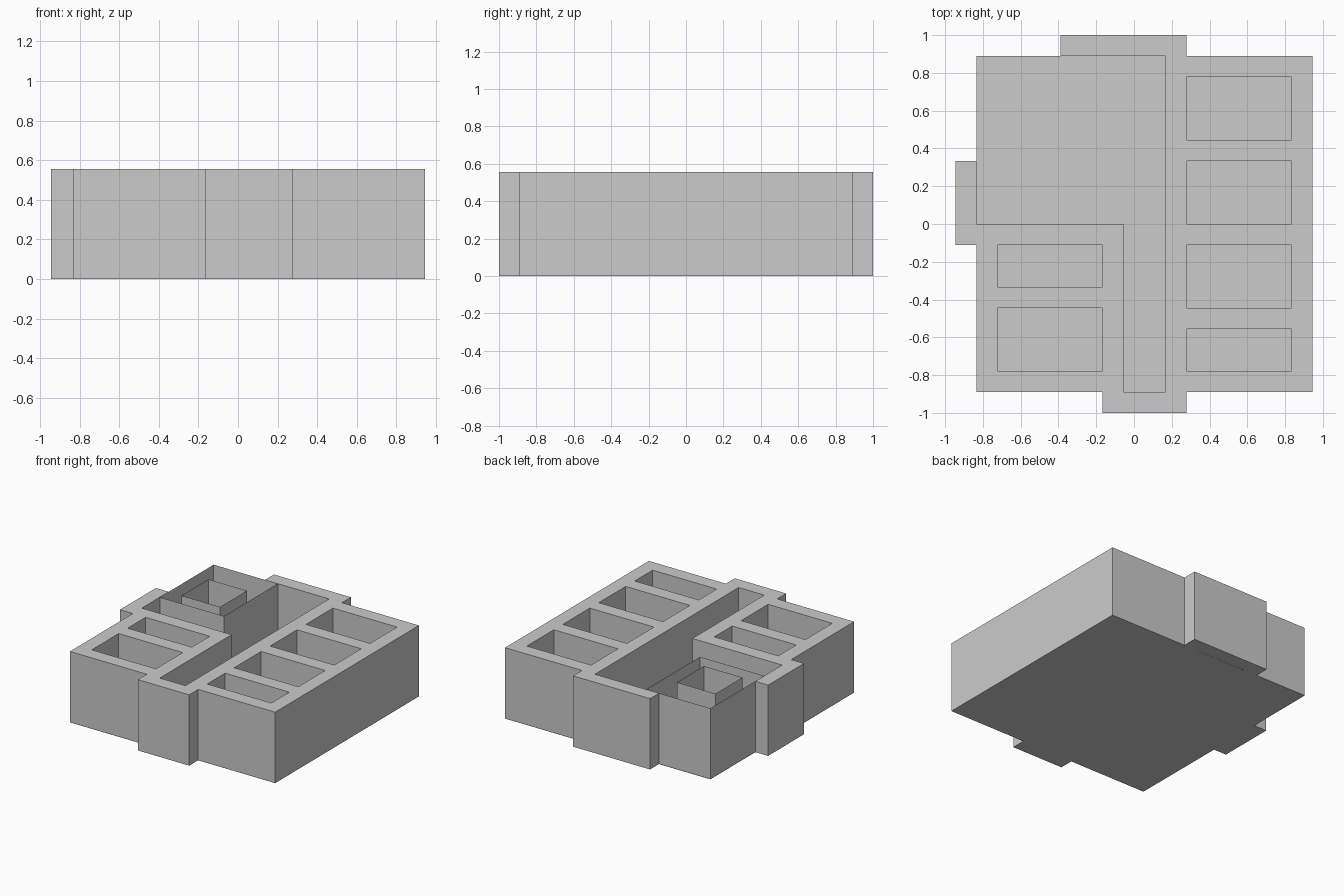
import bpy, bmesh
from mathutils import Vector

if "Cube" in bpy.data.objects:
    bpy.data.objects.remove(bpy.data.objects["Cube"])

U = 1 / 9            # plan module
H = 5 * U            # wall height


def rect(x0, y0, x1, y1):
    return [(x0, y0), (x1, y0), (x1, y1), (x0, y1)]


def plan(p, z):
    return Vector(((p[0] - 8.5) * U, (p[1] - 9) * U, z))


def finish(name, bm):
    mesh = bpy.data.meshes.new(name)
    bm.to_mesh(mesh)
    bm.free()
    obj = bpy.data.objects.new(name, mesh)
    bpy.context.collection.objects.link(obj)
    return obj


def prism(name, loops, z0, z1, open_top=False):
    """Extrude an outline (first loop) with holes (other loops)."""
    bm = bmesh.new()
    edges = []
    for loop in loops:
        vs = [bm.verts.new(plan(p, z0)) for p in loop]
        edges += [bm.edges.new((a, b)) for a, b in zip(vs, vs[1:] + vs[:1])]
    bmesh.ops.triangle_fill(bm, edges=edges, use_beauty=True, normal=(0, 0, 1))
    base = bm.faces[:]
    ext = bmesh.ops.extrude_face_region(bm, geom=base, use_keep_orig=True)
    top = [g for g in ext["geom"] if isinstance(g, bmesh.types.BMVert)]
    bmesh.ops.translate(bm, verts=top, vec=(0, 0, z1 - z0))
    bmesh.ops.recalc_face_normals(bm, faces=bm.faces[:])
    if open_top:
        lid = [f for f in bm.faces if all(v.co.z > z1 - 1e-4 for v in f.verts)]
        bmesh.ops.delete(bm, geom=lid, context="FACES")
        low = [f for f in bm.faces if all(v.co.z < z0 + 1e-4 for v in f.verts)]
        bmesh.ops.reverse_faces(bm, faces=low)
    return finish(name, bm)


# Thick walls: outer outline wrapping around the corridor, with six rooms
outline = [(5, 18), (11, 18), (11, 17), (17, 17), (17, 1), (11, 1), (11, 0),
           (7, 0), (7, 1), (1, 1), (1, 8), (0, 8), (0, 12), (1, 12), (1, 9),
           (8, 9), (8, 1), (10, 1), (10, 17), (5, 17)]
rooms = [rect(11, a, 16, b) for a, b in ((2, 4), (5, 8), (9, 12), (13, 16))]
rooms += [rect(2, a, 7, b) for a, b in ((2, 5), (6, 8))]
prism("walls", [outline] + rooms, 0.001, H)

# Open-topped thin-walled corner room with a smaller room inside
prism("corner_room", [rect(1, 11, 6, 17), rect(2, 12, 5, 15)], 0.002, H, True)

# Floor sheet under the whole building
bm = bmesh.new()
bm.faces.new([bm.verts.new(plan(p, 0)) for p in reversed(rect(1, 1, 17, 17))])
finish("floor", bm)
